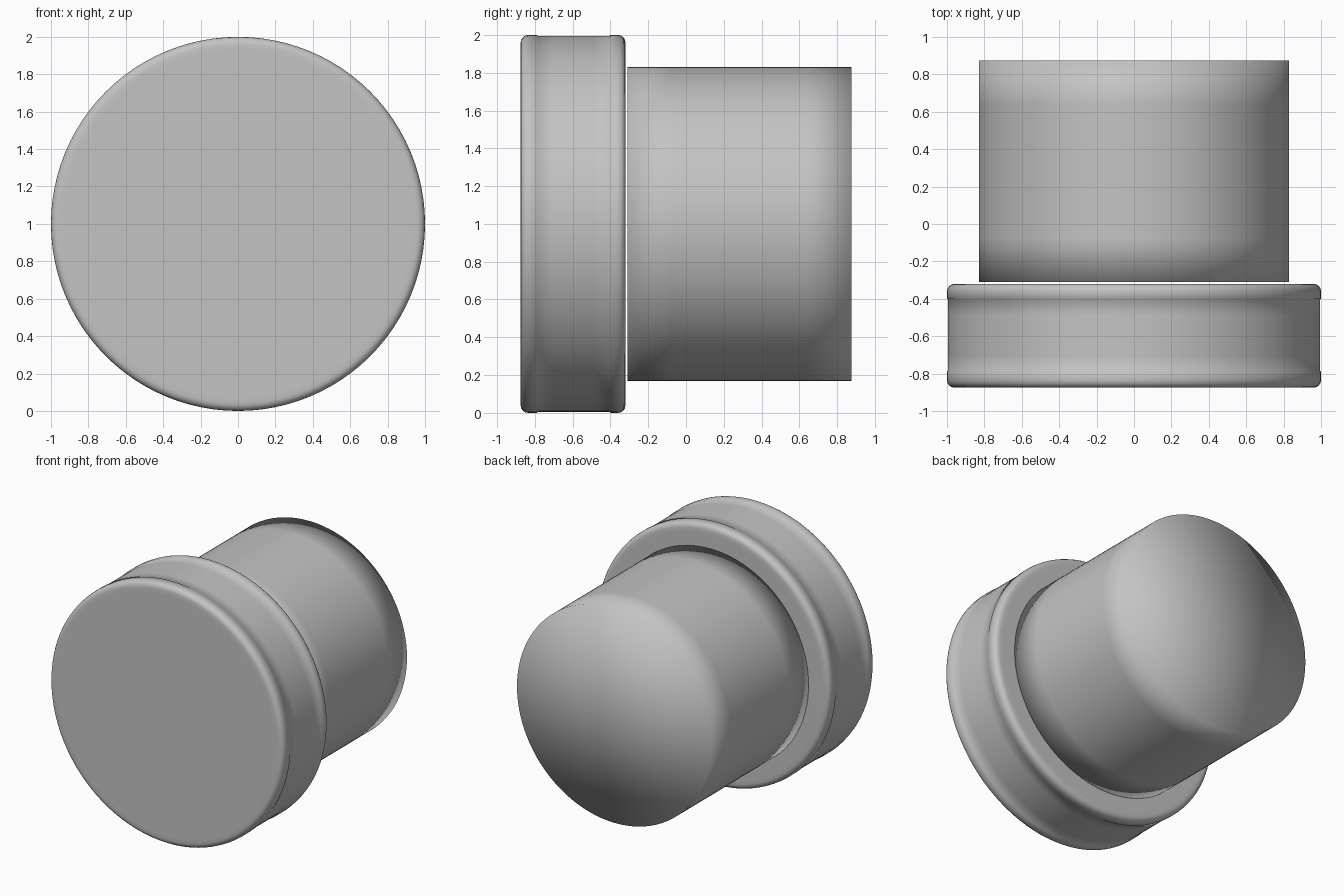
import bpy, bmesh, math

if "Cube" in bpy.data.objects:
    bpy.data.objects.remove(bpy.data.objects["Cube"])

SEGMENTS = 96
CENTRE_Z = 1.0

grey = bpy.data.materials.new("plain grey")
grey.diffuse_color = (0.55, 0.55, 0.55, 1.0)
grey.use_nodes = True
grey.node_tree.nodes["Principled BSDF"].inputs["Base Color"].default_value = grey.diffuse_color


def lathe(name, profile):
    """Spin (radius, y) points about the y axis and close both ends with fans."""
    bm = bmesh.new()
    rings = []
    for r, y in profile:
        ring = []
        for i in range(SEGMENTS):
            a = 2 * math.pi * i / SEGMENTS
            ring.append(bm.verts.new((r * math.cos(a), y, CENTRE_Z + r * math.sin(a))))
        rings.append(ring)
    for a, b in zip(rings, rings[1:]):
        for i in range(SEGMENTS):
            j = (i + 1) % SEGMENTS
            bm.faces.new((a[i], a[j], b[j], b[i]))
    for ring, y in ((rings[0], profile[0][1]), (rings[-1], profile[-1][1])):
        centre = bm.verts.new((0, y, CENTRE_Z))
        for i in range(SEGMENTS):
            bm.faces.new((ring[i], ring[(i + 1) % SEGMENTS], centre))
    bmesh.ops.recalc_face_normals(bm, faces=bm.faces)
    for f in bm.faces:
        f.smooth = True
    mesh = bpy.data.meshes.new(name)
    bm.to_mesh(mesh)
    bm.free()
    mesh.materials.append(grey)
    obj = bpy.data.objects.new(name, mesh)
    bpy.context.collection.objects.link(obj)
    return obj


def corner(y_end, direction, size=0.04, steps=4):
    """Rounded outer corner, from the end face out to full radius."""
    points = []
    for i in range(steps + 1):
        a = math.pi / 2 * i / steps
        points.append((1 - size + size * math.sin(a),
                       y_end + direction * size * (1 - math.cos(a))))
    return points


# Front cap: rounded disc with a shallow band around its rim
front, back, band_front, band_back, band_radius = -0.875, -0.32, -0.785, -0.405, 0.995
cap_profile = [(0.93, front)] + corner(front, 1)
cap_profile += [(1.0, band_front - 0.005), (band_radius, band_front),
                (band_radius, band_front + 0.08), (band_radius, band_back - 0.08),
                (band_radius, band_back), (1.0, band_back + 0.005)]
cap_profile += corner(back, -1)[::-1] + [(0.93, back)]
lathe("front_cap", cap_profile)

# Rear barrel: plain cylinder, softly shaded over its end edges
start, end, loops = -0.31, 0.875, 5
lathe("rear_barrel", [(0.83, start + (end - start) * i / loops) for i in range(loops + 1)])
